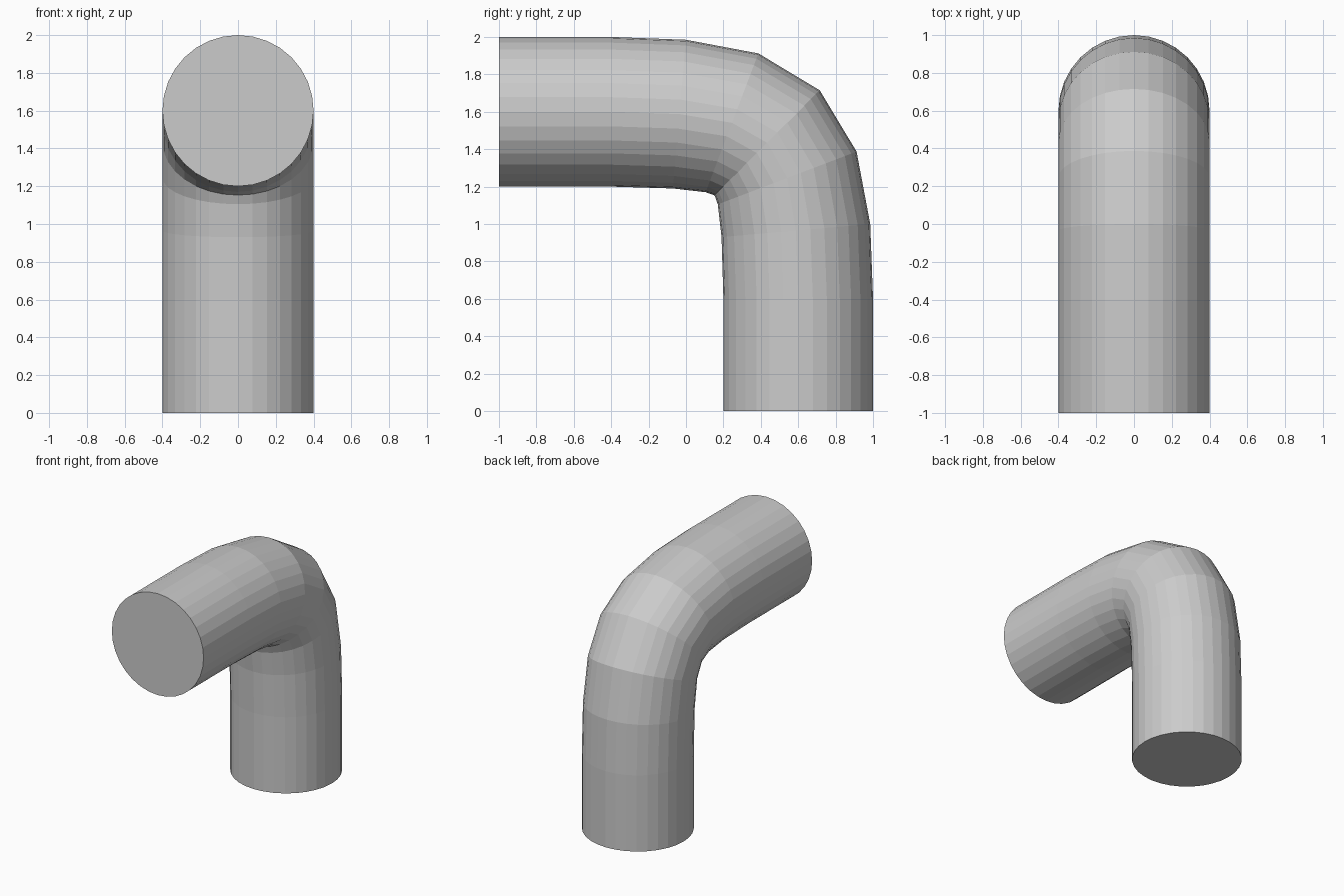
import bpy, bmesh
from math import sin, cos, pi

if "Cube" in bpy.data.objects:
    bpy.data.objects.remove(bpy.data.objects["Cube"])

SIDES, RADIUS = 32, 0.4

# (outer, inner) edge points of each ring in the y-z plane, from the base to the bend
half = [((1, 0), (0.2, 0)),
        ((1, 0.6), (0.2, 0.6)),
        ((0.985, 1.0), (0.19, 0.93)),
        ((0.912, 1.387), (0.17, 1.105))]
bend = [((0.715, 1.715), (0.153, 1.153))]


def mirror(p):
    # reflect across the diagonal of the bend
    return (p[1] - 1, p[0] + 1)


rings = half + bend + [(mirror(o), mirror(i)) for o, i in reversed(half)]

bm = bmesh.new()
loops = []
for (oy, oz), (iy, iz) in rings:
    loop = []
    for k in range(SIDES):
        a = 2 * pi * k / SIDES
        t = (1 + cos(a)) / 2
        loop.append(bm.verts.new((RADIUS * sin(a), iy + (oy - iy) * t, iz + (oz - iz) * t)))
    loops.append(loop)

# pipe wall
for a, b in zip(loops, loops[1:]):
    for k in range(SIDES):
        n = (k + 1) % SIDES
        bm.faces.new((a[k], a[n], b[n], b[k]))

# flat end caps
bm.faces.new(loops[0])
bm.faces.new(loops[-1])
bmesh.ops.recalc_face_normals(bm, faces=bm.faces)

mesh = bpy.data.meshes.new("elbow_pipe")
bm.to_mesh(mesh)
bm.free()
bpy.context.collection.objects.link(bpy.data.objects.new("elbow_pipe", mesh))
